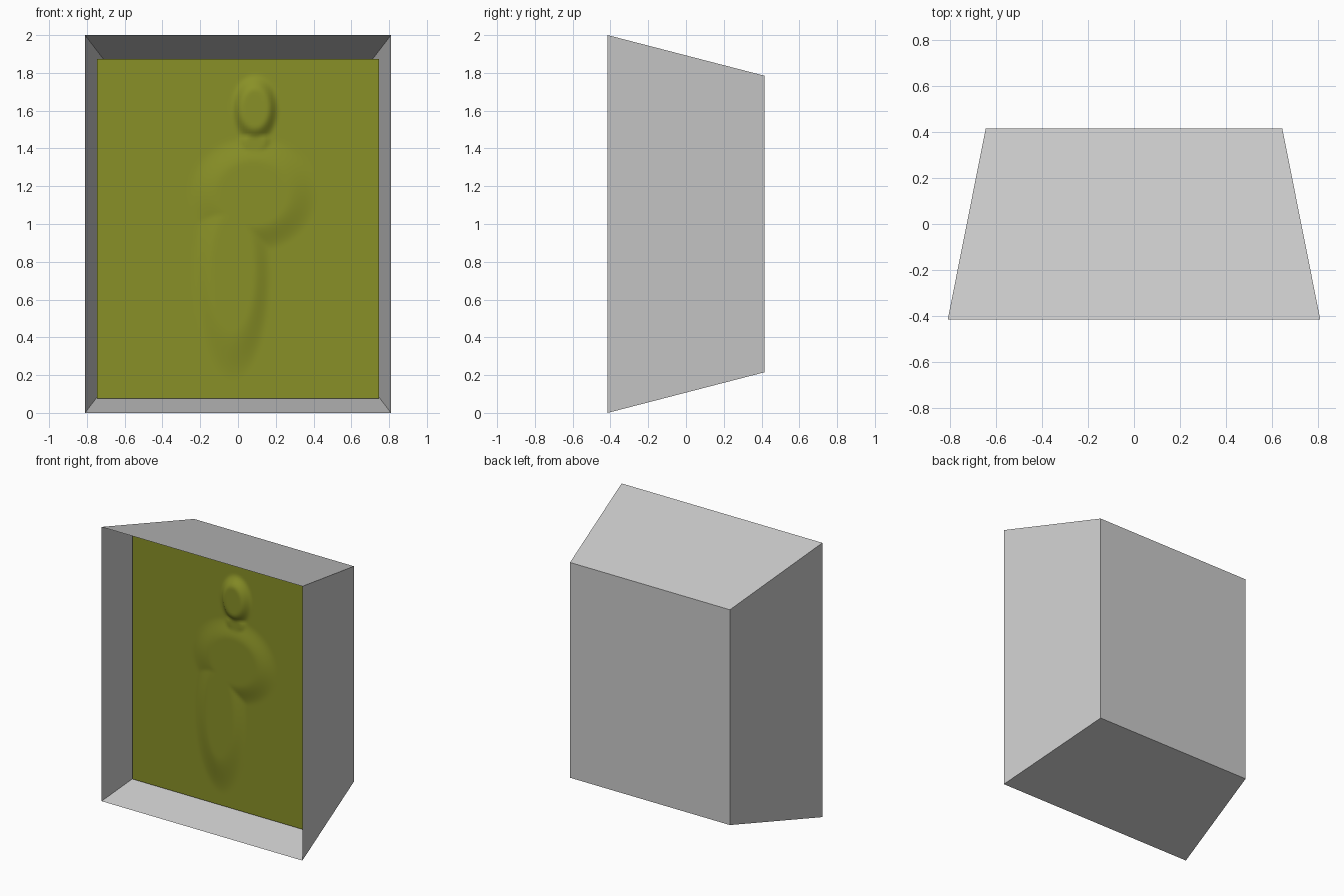
import bpy, bmesh, math

if "Cube" in bpy.data.objects:
    bpy.data.objects.remove(bpy.data.objects["Cube"])


def make_object(name, bm, color=None):
    mesh = bpy.data.meshes.new(name)
    bm.to_mesh(mesh)
    bm.free()
    obj = bpy.data.objects.new(name, mesh)
    bpy.context.collection.objects.link(obj)
    if color:
        mat = bpy.data.materials.new(name + "_colour")
        mat.diffuse_color = color
        mat.use_nodes = True
        mat.node_tree.nodes["Principled BSDF"].inputs["Base Color"].default_value = mat.diffuse_color
        mesh.materials.append(mat)
    return obj


# Open-fronted tapered case: wide rim at the front, smaller back wall
bm = bmesh.new()
rings = []
for y, half_w, z0, z1 in [(-0.415, 0.81, 0.0, 2.0), (0.415, 0.645, 0.215, 1.785)]:
    corners = [(-half_w, z0), (half_w, z0), (half_w, z1), (-half_w, z1)]
    rings.append([bm.verts.new((x, y, z)) for x, z in corners])
front, back = rings
for i in range(4):
    j = (i + 1) % 4
    bm.faces.new((front[i], front[j], back[j], back[i]))
bm.faces.new(back)
bmesh.ops.recalc_face_normals(bm, faces=bm.faces[:])
make_object("display_case", bm)


# Shallow relief: soft-edged ellipses (centre x, centre z, radius x, radius z, height)
LOBES = [
    (0.09, 1.61, 0.11, 0.16, 0.04),    # head
    (0.09, 1.43, 0.08, 0.07, 0.015),   # neck
    (0.08, 1.16, 0.30, 0.27, 0.025),   # shoulders and chest
    (-0.03, 0.74, 0.18, 0.50, 0.025),  # lower body
]


def relief(x, z):
    h = 0.0
    for cx, cz, rx, rz, height in LOBES:
        d = math.hypot((x - cx) / rx, (z - cz) / rz)
        t = max(0.0, min(1.0, (1.15 - d) / 0.55))
        h = max(h, height * t * t * (3 - 2 * t))
    return h


# Inner panel with the relief on its front
bm = bmesh.new()
NX, NZ = 100, 120
bmesh.ops.create_grid(bm, x_segments=NX, y_segments=NZ, size=1.0)
for v in bm.verts:
    x, z = v.co.x * 0.747, 0.975 + v.co.y * 0.898
    v.co = (x, -0.15 - relief(x, z), z)
panel = make_object("relief_panel", bm, (0.25, 0.28, 0.02, 1))

# Smooth shading on the relief only
bpy.context.view_layer.objects.active = panel
panel.select_set(True)
bpy.ops.object.shade_smooth_by_angle(angle=math.radians(40))
